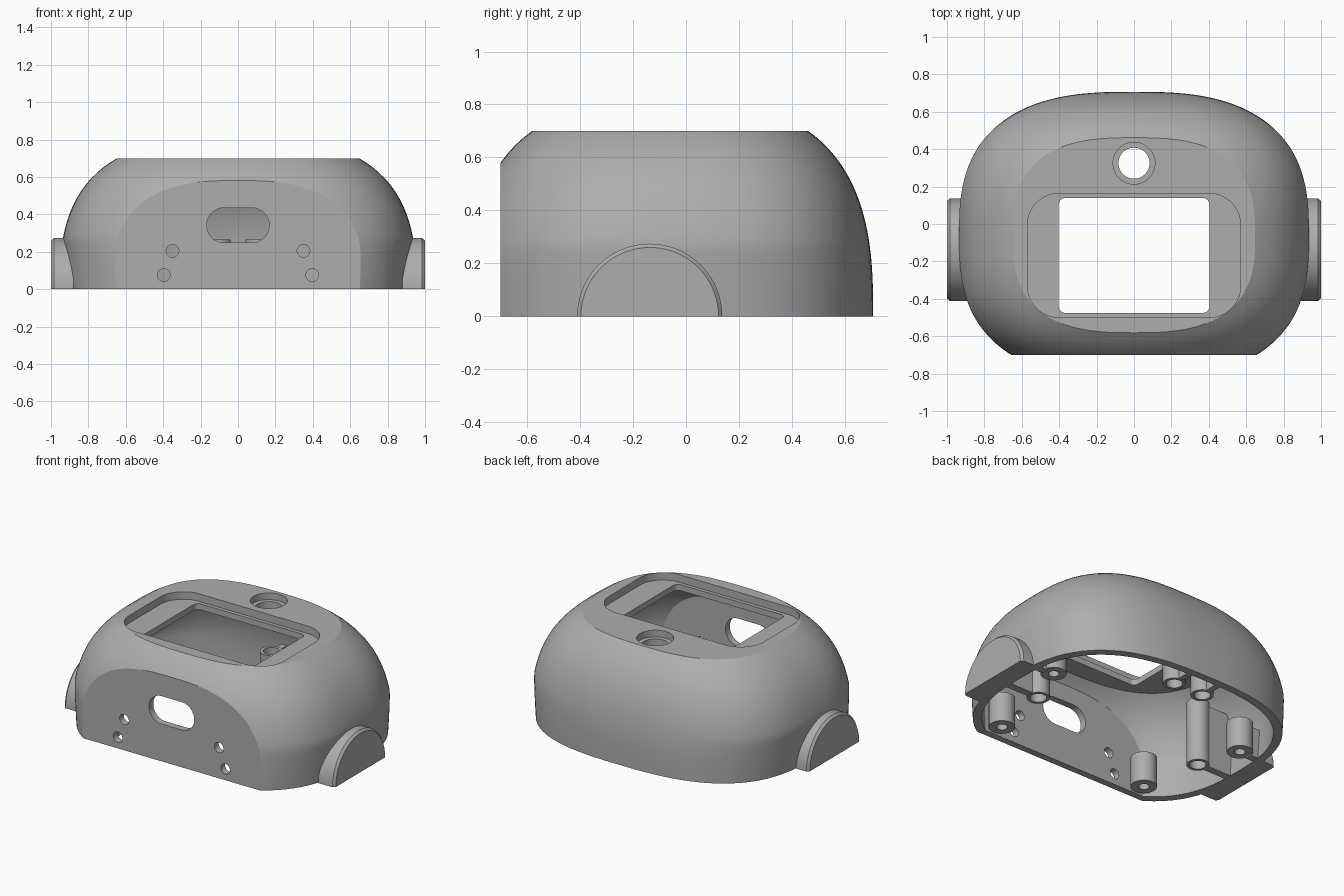
import bpy, bmesh
from math import sin, cos, pi, copysign

cube = bpy.data.objects.get("Cube")
if cube:
    bpy.data.objects.remove(cube)

grey = bpy.data.materials.new("matte_grey")
grey.use_nodes = True
grey.diffuse_color = (0.42, 0.42, 0.42, 1)
grey.node_tree.nodes["Principled BSDF"].inputs["Base Color"].default_value = grey.diffuse_color

POWER = 2.75      # squareness of the domed body
CENTRE_Y = -0.06


def loft(name, rings, hollow=False, front=None):
    """Skin a stack of equal rings; cap it, or close it on itself when hollow."""
    bm = bmesh.new()
    loops = [[bm.verts.new(p) for p in ring] for ring in rings]
    pairs = list(zip(loops, loops[1:]))
    if hollow:
        pairs.append((loops[-1], loops[0]))
    for a, b in pairs:
        for i in range(len(a)):
            j = (i + 1) % len(a)
            bm.faces.new((a[i], a[j], b[j], b[i]))
    if not hollow:
        bm.faces.new(loops[0])
        bm.faces.new(loops[-1])
    if front is not None:   # slice off the front flat
        bmesh.ops.bisect_plane(bm, geom=bm.verts[:] + bm.edges[:] + bm.faces[:],
                               plane_co=(0, front, 0), plane_no=(0, -1, 0), clear_outer=True)
        bmesh.ops.holes_fill(bm, edges=[e for e in bm.edges if e.is_boundary])
    bmesh.ops.recalc_face_normals(bm, faces=bm.faces[:])
    mesh = bpy.data.meshes.new(name)
    bm.to_mesh(mesh)
    bm.free()
    mesh.materials.append(grey)
    obj = bpy.data.objects.new(name, mesh)
    bpy.context.collection.objects.link(obj)
    return obj


def smooth(obj):
    bpy.ops.object.select_all(action='DESELECT')
    obj.select_set(True)
    bpy.context.view_layer.objects.active = obj
    bpy.ops.object.shade_smooth_by_angle(angle=0.42)


def dome(name, inset, bottom, top, front):
    """Squarish dome with slightly drafted sides and flat top and front."""
    a, b, c = 0.953 - inset, 0.767 - inset, 0.817 - inset
    rings = []
    steps = 28
    for k in range(steps + 1):
        z = bottom + (top - bottom) * k / steps
        s = (1 - (max(z, 0) / c) ** POWER) ** (1 / POWER)
        hx = min(a * s, 0.915 - inset + 0.08 * max(z, 0))
        ring = []
        for i in range(128):
            t = 2 * pi * i / 128
            ring.append((copysign(abs(cos(t)) ** (2 / POWER), cos(t)) * hx,
                         copysign(abs(sin(t)) ** (2 / POWER), sin(t)) * b * s + CENTRE_Y, z))
        rings.append(ring)
    return loft(name, rings, front=front)


def rounded(cx, cy, hw, hh, r, seg=12):
    """Outline of a rounded rectangle; a circle when hw = hh = r."""
    pts = []
    for q, (sx, sy) in enumerate(((1, 1), (-1, 1), (-1, -1), (1, -1))):
        for k in range(seg):
            t = (q + (k + 0.5) / seg) * pi / 2
            pts.append((cx + sx * (hw - r) + r * cos(t), cy + sy * (hh - r) + r * sin(t)))
    return pts


def cut(target, cutter):
    mod = target.modifiers.new("cut", 'BOOLEAN')
    mod.operation = 'DIFFERENCE'
    mod.solver = 'EXACT'
    mod.object = cutter
    bpy.ops.object.select_all(action='DESELECT')
    target.select_set(True)
    bpy.context.view_layer.objects.active = target
    bpy.ops.object.modifier_apply(modifier=mod.name)
    bpy.data.objects.remove(cutter)


def cut_down(target, outline, z0, z1):
    cut(target, loft("cutter", [[(x, y, z) for x, y in outline] for z in (z0, z1)]))


def cut_front(target, outline):
    cut(target, loft("cutter", [[(x, y, z) for x, z in outline] for y in (-0.8, -0.6)]))


# Hollow body
shell = dome("body_shell", 0, 0, 0.7, -0.7)
cut(shell, dome("cavity", 0.05, -0.1, 0.61, -0.655))

# Screen recess and window, button counterbore and hole
cut_down(shell, rounded(0, -0.168, 0.57, 0.332, 0.17), 0.65, 0.8)
cut_down(shell, rounded(0, -0.168, 0.403, 0.307, 0.035), 0.5, 0.8)
cut_down(shell, rounded(0, 0.325, 0.112, 0.112, 0.112), 0.655, 0.8)
cut_down(shell, rounded(0, 0.325, 0.083, 0.083, 0.083), 0.5, 0.8)

# Front port slot and screw holes
cut_front(shell, rounded(0, 0.342, 0.167, 0.093, 0.0925))
for side in (-1, 1):
    for x, z in ((0.35, 0.205), (0.397, 0.075)):
        cut_front(shell, rounded(side * x, z, 0.034, 0.034, 0.034, 6))
smooth(shell)


def tube(name, x, y, r, hole, z0, z1):
    rings = [[(px, py, z) for px, py in rounded(x, y, rad, rad, rad, 8)]
             for rad, z in ((r, z0), (r, z1), (hole, z1), (hole, z0))]
    smooth(loft(name, rings, hollow=True))


def rib(name, x0, x1, y0, y1, z1):
    loft(name, [[(x0, y0, z), (x1, y0, z), (x1, y1, z), (x0, y1, z)] for z in (0.001, z1)])


for label, s in (("left", 1), ("right", -1)):
    # Half-round side hub with chamfered edge
    hub = [[(s * x, -0.137 + r * cos(pi * i / 48), r * sin(pi * i / 48)) for i in range(49)]
           for x, r in ((0.88, 0.274), (0.985, 0.274), (1.0, 0.26))]
    smooth(loft(label + "_side_hub", hub))

    # Screw bosses
    tube(label + "_front_boss", s * 0.56, -0.575, 0.08, 0.033, 0.01, 0.21)
    tube(label + "_rear_boss", s * 0.735, 0.12, 0.08, 0.033, 0.01, 0.21)
    rib(label + "_rear_boss_rib", s * 0.8, s * 0.885, 0.095, 0.145, 0.2)

    # Tall side posts and short back posts, each tied to the wall
    tube(label + "_side_post", s * 0.63, -0.15, 0.07, 0.05, 0, 0.43)
    rib(label + "_side_post_rib", s * 0.69, s * 0.87, -0.175, -0.125, 0.42)
    tube(label + "_back_post", s * 0.11, 0.51, 0.07, 0.05, 0, 0.265)
    rib(label + "_back_post_rib", s * 0.09, s * 0.13, 0.57, 0.67, 0.255)
